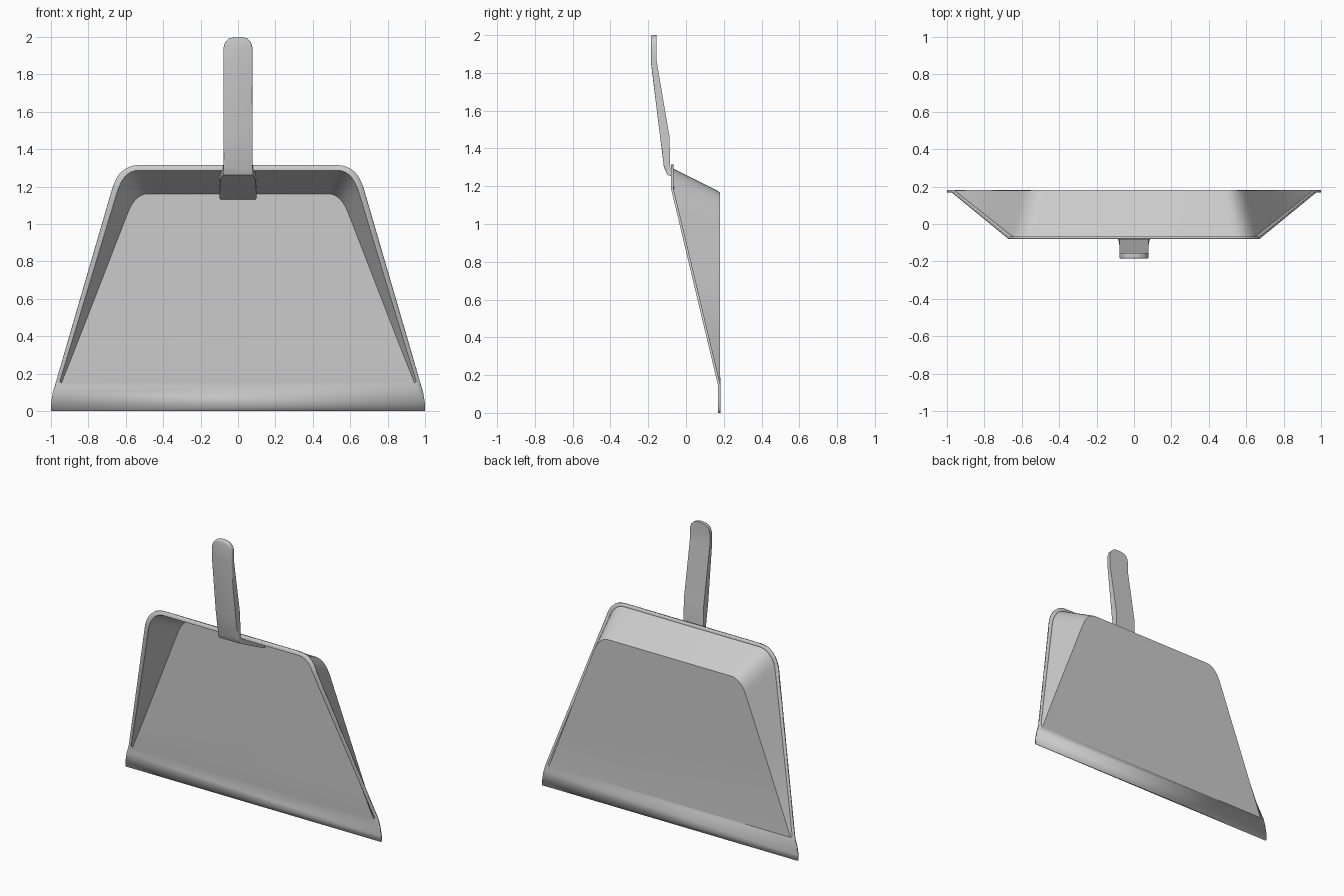
import bpy, bmesh, math

cube = bpy.data.objects.get("Cube")
if cube:
    bpy.data.objects.remove(cube, do_unlink=True)

grey = bpy.data.materials.new("light_grey_plastic")
grey.use_nodes = True
colour = (0.6, 0.6, 0.6, 1)
grey.diffuse_color = colour
grey.node_tree.nodes["Principled BSDF"].inputs["Base Color"].default_value = colour

FLOOR_Y, RIM_Y = 0.175, -0.073
LIP_Z, RIM_Z = 0.15, 1.19


def finish(bm, name):
    bmesh.ops.recalc_face_normals(bm, faces=bm.faces[:])
    mesh = bpy.data.meshes.new(name)
    bm.to_mesh(mesh)
    bm.free()
    obj = bpy.data.objects.new(name, mesh)
    bpy.context.collection.objects.link(obj)
    mesh.materials.append(grey)
    return obj


def smooth(obj, angle):
    bpy.ops.object.select_all(action='DESELECT')
    obj.select_set(True)
    bpy.context.view_layer.objects.active = obj
    bpy.ops.object.shade_smooth_by_angle(angle=math.radians(angle))


def rim_y(z):
    """Rim slopes forward with height, then stays upright at the top."""
    t = min(max((z - LIP_Z) / (RIM_Z - LIP_Z), 0), 1)
    return FLOOR_Y + (RIM_Y - FLOOR_Y) * t


def outline(foot, shoulder, top, steps=7):
    """Half outline: straight side, then a rounded corner, mirrored to the left."""
    pts = [(foot[0] + (shoulder[0] - foot[0]) * i / 4,
            foot[1] + (shoulder[1] - foot[1]) * i / 4) for i in range(4)]
    dx, dz = shoulder[0] - foot[0], shoulder[1] - foot[1]
    # corner control point: where the side line meets the top line
    cx = shoulder[0] + dx * (top[1] - shoulder[1]) / dz
    for i in range(steps + 1):
        t = i / steps
        a, b, c = (1 - t) ** 2, 2 * t * (1 - t), t * t
        pts.append((a * shoulder[0] + b * cx + c * top[0],
                    a * shoulder[1] + b * top[1] + c * top[1]))
    return pts + [(-x, z) for x, z in reversed(pts)]


# Pan: flat floor, flared walls, narrow flange and front lip
bm = bmesh.new()
floor = [bm.verts.new((x, FLOOR_Y, z))
         for x, z in outline((0.945, 0.15), (0.593, 1.06), (0.48, 1.165))]
wall = [bm.verts.new((x, rim_y(z), z))
        for x, z in outline((0.955, 0.16), (0.65, 1.17), (0.53, 1.29))]
flange = [bm.verts.new((x, rim_y(z), z))
          for x, z in outline((0.975, 0.15), (0.672, 1.19), (0.53, 1.315))]
bm.faces.new(floor)
for a, b in ((floor, wall), (wall, flange)):
    for i in range(len(a) - 1):
        bm.faces.new((a[i], a[i + 1], b[i + 1], b[i]))
lip = [bm.verts.new((x, FLOOR_Y, z))
       for x, z in ((-0.99, 0.1), (-1, 0.04), (-1, 0), (1, 0), (1, 0.04), (0.99, 0.1))]
bm.faces.new([floor[-1], flange[-1]] + lip + [flange[0], floor[0]])
for k in (0, -1):
    bm.faces.new((floor[k], wall[k], flange[k]))
pan = finish(bm, "pan")
shell = pan.modifiers.new("thickness", 'SOLIDIFY')
shell.thickness = 0.013
shell.offset = 0
smooth(pan, 35)

# Handle: tongue under the top wall, bend, then a grip with a rounded end
stations = [  # front y, front z, back y, back z, half width
    (0.165, 1.13, 0.168, 1.162, 0.094),
    (0.13, 1.147, 0.135, 1.178, 0.1),
    (-0.06, 1.243, -0.06, 1.276, 0.092),
    (-0.1, 1.262, -0.083, 1.295, 0.08),
    (-0.117, 1.3, -0.085, 1.33, 0.078),
    (-0.137, 1.46, -0.087, 1.46, 0.078),
    (-0.185, 1.85, -0.155, 1.86, 0.078),
    (-0.185, 1.94, -0.155, 1.94, 0.078),
    (-0.185, 1.972, -0.155, 1.972, 0.069),
    (-0.185, 1.992, -0.155, 1.992, 0.048),
    (-0.185, 2.0, -0.155, 2.0, 0.022),
]
bm = bmesh.new()
rings = [[bm.verts.new(p) for p in ((-w, fy, fz), (w, fy, fz), (w, by, bz), (-w, by, bz))]
         for fy, fz, by, bz, w in stations]
for a, b in zip(rings, rings[1:]):
    for i in range(4):
        j = (i + 1) % 4
        bm.faces.new((a[i], a[j], b[j], b[i]))
bm.faces.new(rings[0])
bm.faces.new(rings[-1])
# soften only the long front edges of the grip
edges = [bm.edges.get((a[k], b[k])) for a, b in zip(rings[4:], rings[5:]) for k in (0, 1)]
edges.append(bm.edges.get((rings[-1][0], rings[-1][1])))
bmesh.ops.bevel(bm, geom=edges, offset=0.012, segments=3, profile=0.5,
                affect='EDGES', clamp_overlap=True)
handle = finish(bm, "handle")
smooth(handle, 40)
